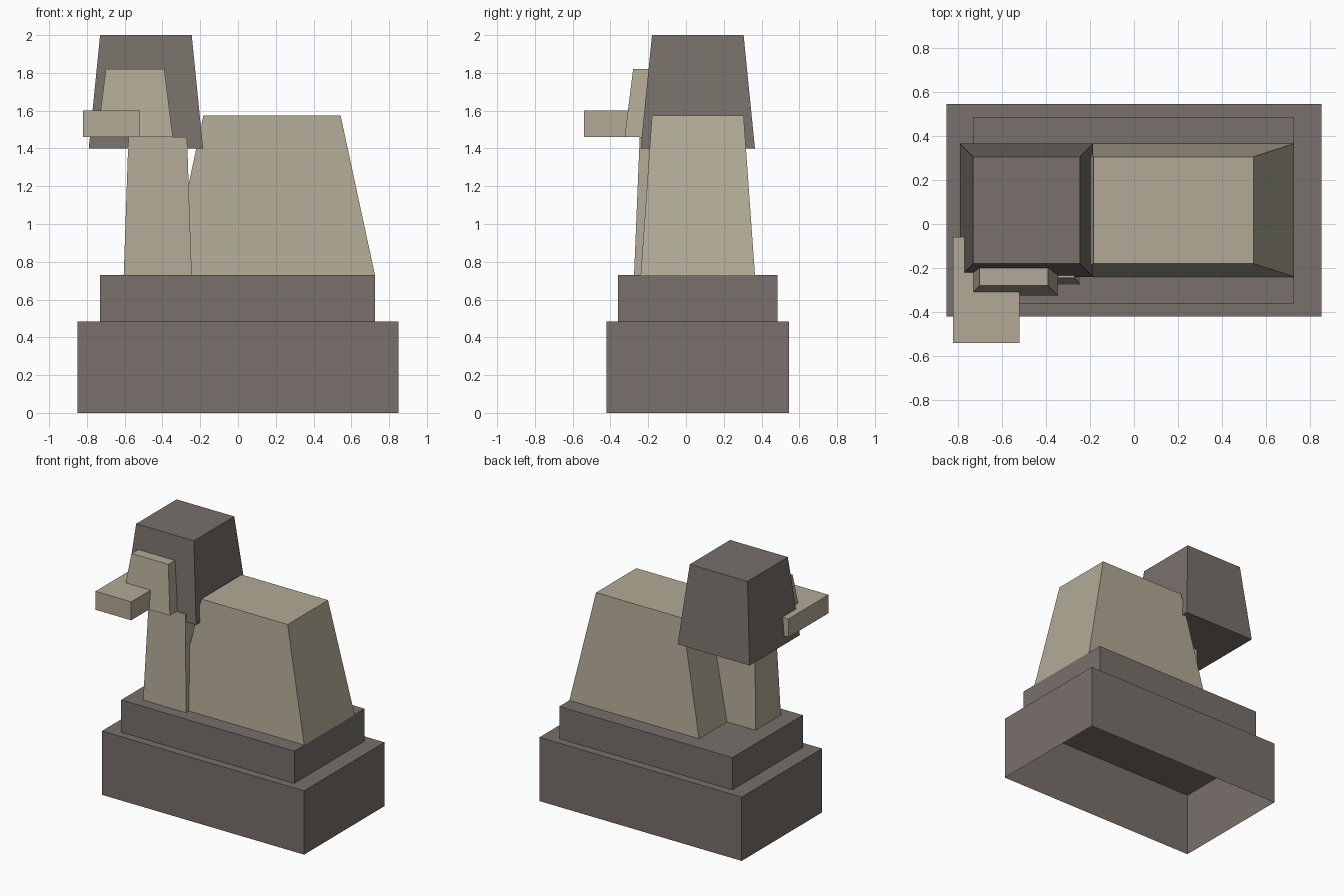
import bpy
import bmesh

cube = bpy.data.objects.get("Cube")
if cube:
    bpy.data.objects.remove(cube, do_unlink=True)


def make_material(name, rgb):
    mat = bpy.data.materials.new(name)
    mat.use_nodes = True
    color = (*rgb, 1.0)
    mat.diffuse_color = color
    bsdf = mat.node_tree.nodes["Principled BSDF"]
    bsdf.inputs["Base Color"].default_value = color
    bsdf.inputs["Roughness"].default_value = 0.9
    return mat


dark_stone = make_material("dark stone", (0.188, 0.162, 0.147))
pale_stone = make_material("pale stone", (0.445, 0.402, 0.305))


def block(name, mat, x, y, z, taper=(0, 0, 0, 0), open_bottom=False):
    """Box over the x, y, z ranges; taper pulls in the top at -x, +x, -y, +y."""
    bm = bmesh.new()
    bmesh.ops.create_cube(bm, size=1)
    for v in bm.verts:
        top = v.co.z > 0
        px = x[0] + taper[0] * top if v.co.x < 0 else x[1] - taper[1] * top
        py = y[0] + taper[2] * top if v.co.y < 0 else y[1] - taper[3] * top
        v.co = (px, py, z[1] if top else z[0])
    bm.normal_update()
    if open_bottom:
        under = [f for f in bm.faces if f.normal.z < -0.9]
        bmesh.ops.delete(bm, geom=under, context='FACES_ONLY')
    mesh = bpy.data.meshes.new(name)
    bm.to_mesh(mesh)
    bm.free()
    mesh.materials.append(mat)
    obj = bpy.data.objects.new(name, mesh)
    bpy.context.scene.collection.objects.link(obj)
    return obj


# Stepped plinth, hollow underneath
block("plinth_base", dark_stone, (-0.85, 0.85), (-0.42, 0.545), (0, 0.485), open_bottom=True)
block("plinth_step", dark_stone, (-0.73, 0.725), (-0.36, 0.485), (0.485, 0.73))

# Tapered body and chest
block("body", pale_stone, (-0.365, 0.725), (-0.24, 0.365), (0.73, 1.575),
      (0.182, 0.182, 0.06, 0.06))
block("chest", pale_stone, (-0.605, -0.245), (-0.275, 0.03), (0.73, 1.46),
      (0.025, 0.025, 0.03, 0.03))

# Head covering, face and chin
block("headdress", dark_stone, (-0.79, -0.185), (-0.24, 0.365), (1.4, 2.0),
      (0.06, 0.06, 0.06, 0.06))
block("face", pale_stone, (-0.745, -0.345), (-0.325, -0.155), (1.46, 1.82),
      (0.045, 0.045, 0.045, 0.045))
block("muzzle", pale_stone, (-0.82, -0.52), (-0.54, -0.06), (1.46, 1.6))
